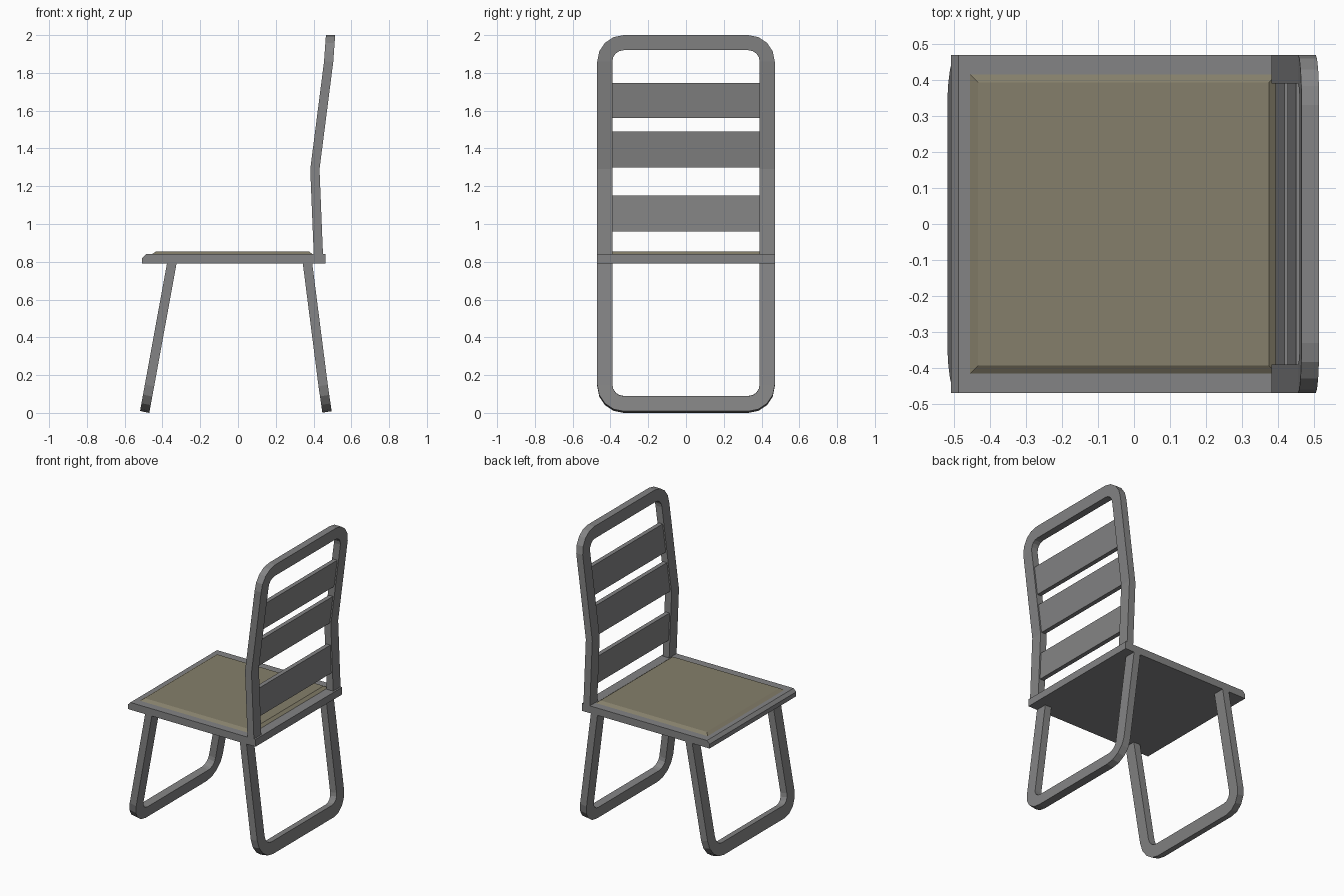
import bpy, bmesh, math

if "Cube" in bpy.data.objects:
    bpy.data.objects.remove(bpy.data.objects["Cube"])


def material(name, rgb):
    m = bpy.data.materials.new(name)
    m.diffuse_color = (*rgb, 1.0)
    m.use_nodes = True
    m.node_tree.nodes["Principled BSDF"].inputs["Base Color"].default_value = m.diffuse_color
    return m


GREY = material("grey frame", (0.23, 0.23, 0.232))
TAN = material("tan seat pad", (0.235, 0.212, 0.145))


def finish(bm, name, mat):
    bmesh.ops.recalc_face_normals(bm, faces=bm.faces)
    me = bpy.data.meshes.new(name)
    bm.to_mesh(me)
    bm.free()
    me.materials.append(mat)
    ob = bpy.data.objects.new(name, me)
    bpy.context.collection.objects.link(ob)
    return ob


def loft(name, rings, mat):
    """Join equal rings of points into a closed solid."""
    bm = bmesh.new()
    vs = [[bm.verts.new(p) for p in r] for r in rings]
    n = len(vs[0])
    for a, b in zip(vs, vs[1:]):
        for i in range(n):
            j = (i + 1) % n
            bm.faces.new((a[i], a[j], b[j], b[i]))
    bm.faces.new(vs[0])
    bm.faces.new(vs[-1])
    return finish(bm, name, mat)


def lean(profile, z):
    """Centre x of a leaning side profile [(z, x), ...] at height z."""
    for (z0, x0), (z1, x1) in zip(profile, profile[1:]):
        if z <= z1:
            break
    return x0 + (x1 - x0) * (z - z0) / (z1 - z0)


HALF, WIDTH, RADIUS, THICK, SEGS = 0.47, 0.08, 0.14, 0.049, 4


def u_frame(name, profile, z_open, z_closed, bends=(), tilt=0.0):
    """U-shaped flat bar with rounded corners, leaning along a profile."""
    s = 1 if z_closed > z_open else -1
    half = [((HALF, z), (HALF - WIDTH, z)) for z in (z_open, *bends)]
    cy, cz = HALF - RADIUS, z_closed - s * RADIUS
    for i in range(SEGS + 1):
        a = math.pi / 2 * i / SEGS
        half.append(tuple((cy + r * math.cos(a), cz + s * r * math.sin(a))
                          for r in (RADIUS, RADIUS - WIDTH)))
    path = half + [tuple((-y, z) for y, z in pair) for pair in reversed(half)]
    rings = []
    for (yo, zo), (yi, zi) in path:
        xo, xi, t = lean(profile, zo), lean(profile, zi), THICK / 2
        rings.append([(xo - t, yo, zo - tilt), (xo + t, yo, zo + tilt),
                      (xi + t, yi, zi + tilt), (xi - t, yi, zi - tilt)])
    return loft(name, rings, GREY)


# Backrest frame, with its bend above the seat
BACK = [(0.80, 0.427), (1.29, 0.407), (1.86, 0.480), (2.0, 0.490)]
u_frame("backrest_frame", BACK, 0.80, 2.0, bends=(1.29,))

# Front and rear leg loops
u_frame("front_leg", [(0.0, -0.495), (0.80, -0.349)], 0.80, 0.005, tilt=-0.005)
u_frame("rear_leg", [(0.0, 0.472), (0.15, 0.450), (0.80, 0.367)], 0.80, 0.005,
        tilt=0.004)

# Backrest slats
for i, (z0, z1) in enumerate(((0.96, 1.15), (1.30, 1.49), (1.56, 1.747))):
    section = [(lean(BACK, z) + d, z)
               for z, d in ((z0, -0.015), (z0, 0.015), (z1, 0.015), (z1, -0.015))]
    loft(f"backrest_slat_{i + 1}",
         [[(x, y, z) for x, z in section] for y in (-0.395, 0.395)], GREY)

# Seat board with bevelled front edge
board = [(-0.508, 0.79), (0.462, 0.79), (0.462, 0.84), (-0.488, 0.84), (-0.508, 0.82)]
loft("seat", [[(x, y, z) for x, z in board] for y in (-HALF, HALF)], GREY)


# Seat pad with sloped edges
def rect(x0, x1, y, z):
    return [(x0, -y, z), (x1, -y, z), (x1, y, z), (x0, y, z)]


loft("seat_pad", [rect(-0.455, 0.395, 0.415, 0.835), rect(-0.455, 0.395, 0.415, 0.84),
                  rect(-0.433, 0.375, 0.393, 0.855)], TAN)
